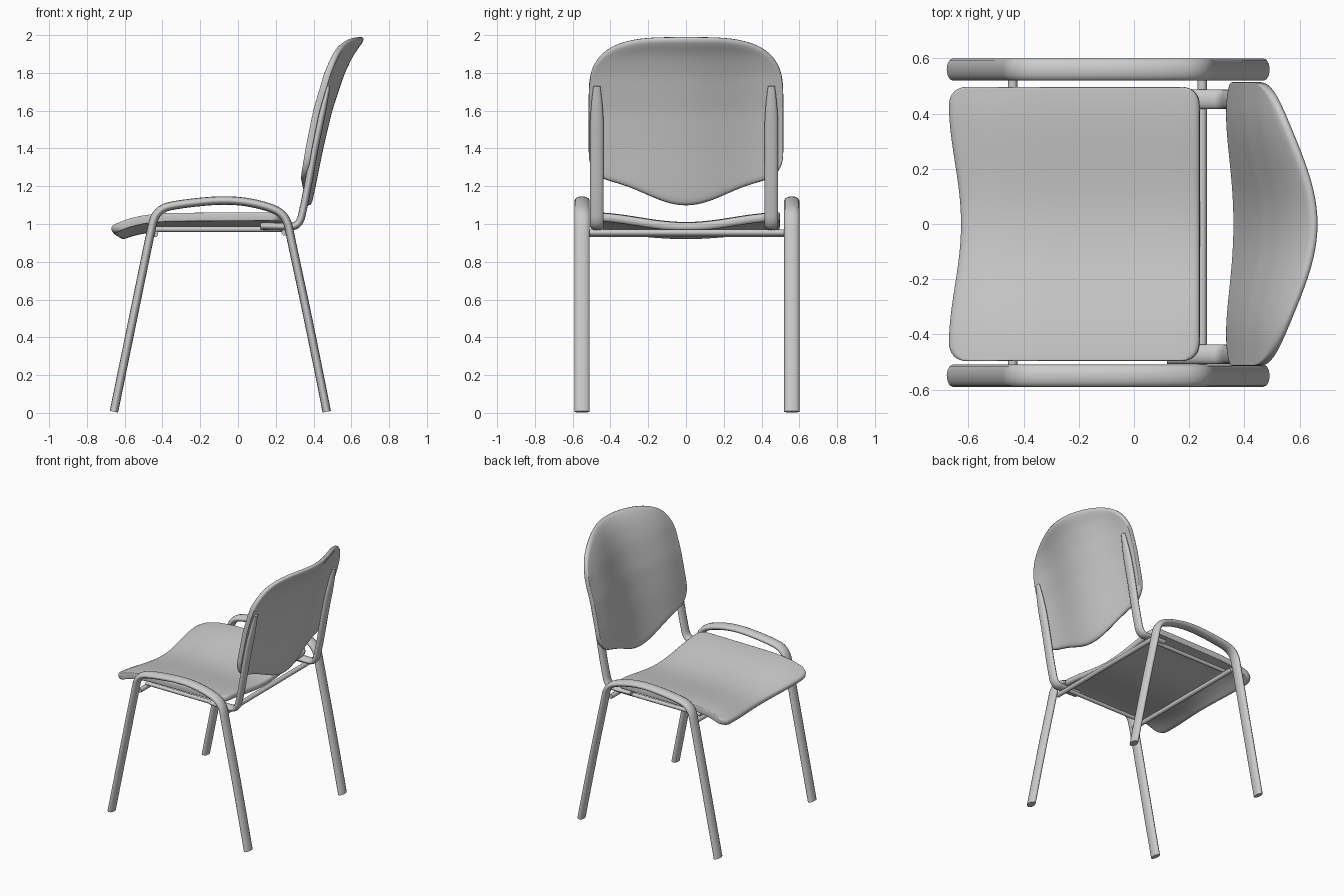
import bpy, math

if "Cube" in bpy.data.objects:
    bpy.data.objects.remove(bpy.data.objects["Cube"])


def finish(ob, angle=50):
    bpy.ops.object.select_all(action='DESELECT')
    ob.select_set(True)
    bpy.context.view_layer.objects.active = ob
    if ob.type == 'CURVE':
        bpy.ops.object.convert(target='MESH')
        ob = bpy.context.view_layer.objects.active
    bpy.ops.object.shade_smooth_by_angle(angle=math.radians(angle))


def tube(name, pts, r, y=0.0, wide=1.0, tip=1.0):
    """Rounded path of (x, y, z) control points, stretched in y to an oval section."""
    cu = bpy.data.curves.new(name, 'CURVE')
    cu.dimensions = '3D'
    cu.bevel_depth = r
    cu.bevel_resolution = 4
    cu.use_fill_caps = True
    sp = cu.splines.new('NURBS' if len(pts) > 2 else 'POLY')
    sp.points.add(len(pts) - 1)
    for p, co in zip(sp.points, pts):
        p.co = (*co, 1)
    sp.points[-1].radius = tip
    sp.order_u = 3
    sp.use_endpoint_u = True
    sp.resolution_u = 8
    ob = bpy.data.objects.new(name, cu)
    bpy.context.collection.objects.link(ob)
    ob.location.y = y
    ob.scale.y = wide
    finish(ob)


def shell(name, pos, thick, nu=28, nv=20):
    """Curved panel from pos(u, v), u in -1..1, v in 0..1, thickened and rounded."""
    verts, faces = [], []
    for i in range(nu + 1):
        u = math.sin(math.pi / 2 * (2 * i / nu - 1))
        for j in range(nv + 1):
            verts.append(pos(u, j / nv))
    for i in range(nu):
        for j in range(nv):
            a = i * (nv + 1) + j
            faces.append((a, a + 1, a + nv + 2, a + nv + 1))
    me = bpy.data.meshes.new(name)
    me.from_pydata(verts, [], faces)
    ob = bpy.data.objects.new(name, me)
    bpy.context.collection.objects.link(ob)
    so = ob.modifiers.new('thickness', 'SOLIDIFY')
    so.thickness = thick
    so.offset = 0
    sub = ob.modifiers.new('round', 'SUBSURF')
    sub.levels = sub.render_levels = 1
    finish(ob, 80)


def lerp(table, x):
    for (a, fa), (b, fb) in zip(table, table[1:]):
        if x <= b:
            break
    return fa + (fb - fa) * (x - a) / (b - a)


def wave(y, end):
    return (1 - math.cos(math.pi * min(1, abs(y) / end))) / 2


# seat: dished across, front edge rolled down
SEAT = [(-.68, .962), (-.64, .98), (-.58, 1.005), (-.5, 1.024), (-.38, 1.036), (.17, 1.04), (.25, 1.035)]


def seat_pos(u, v):
    c = max(0, (abs(u) - .88) / .12)
    corner = .06 * (1 - math.sqrt(max(0, 1 - c * c)))
    y = .497 * u
    x0 = -.625 - .045 * wave(y, .45) + corner
    x1 = .24 - corner
    v = v * v * (3 - 2 * v) * .5 + v * .5
    x = x0 + (x1 - x0) * v
    return x, y, lerp(SEAT, x) - .052 * (1 - wave(y, .5))


shell('seat', seat_pos, .045)

# backrest: rounded outline, hollowed across, top flared backward
BACK = [(1.08, .368), (1.2, .395), (1.4, .435), (1.6, .482), (1.8, .548), (1.9, .596), (1.96, .638), (2.0, .672)]


def back_pos(u, v):
    t = abs(u)
    y = .515 * u
    top = 1.7 + .29 * max(0, 1 - t ** 3.5) ** .4
    low = 1.095 + .12 * wave(y, .42) + .15 * (1 - math.sqrt(max(0, 1 - t ** 8)))
    z = low + (top - low) * v
    depth = .05 + .03 * (z - 1.1) / .9
    return lerp(BACK, z) - depth * wave(y, .43), y, z


shell('backrest', back_pos, .034)

# side frames: two legs and an arched rail bent from one oval tube
LEGS = [(-.657, .006), (-.56, .48), (-.47, .92), (-.435, 1.08), (-.28, 1.11), (-.05, 1.13),
        (.13, 1.103), (.255, 1.05), (.285, .9), (.38, .46), (.47, .006)]
# backrest supports, bent up from under the seat
POST = [(.12, .99), (.25, .985), (.325, .99), (.35, 1.1), (.37, 1.2), (.405, 1.4), (.448, 1.6), (.478, 1.73)]
for s, side in ((-1, 'right'), (1, 'left')):
    tube(side + '_leg_frame', [(x, 0, z) for x, z in LEGS], .0225, .005 + s * .555, 1.78)
    tube(side + '_back_support', [(x, 0, z) for x, z in POST], .02, -.01 + s * .462, 1.8, .5)
    tube(side + '_seat_rail', [(-.44, 0, .972), (.25, 0, .972)], .014, s * .45)

# crossbars under the seat
for name, x, z in (('front_crossbar', -.44, .947), ('rear_crossbar', .247, .955)):
    tube(name, [(x, -.53, z), (x, .535, z)], .017)
